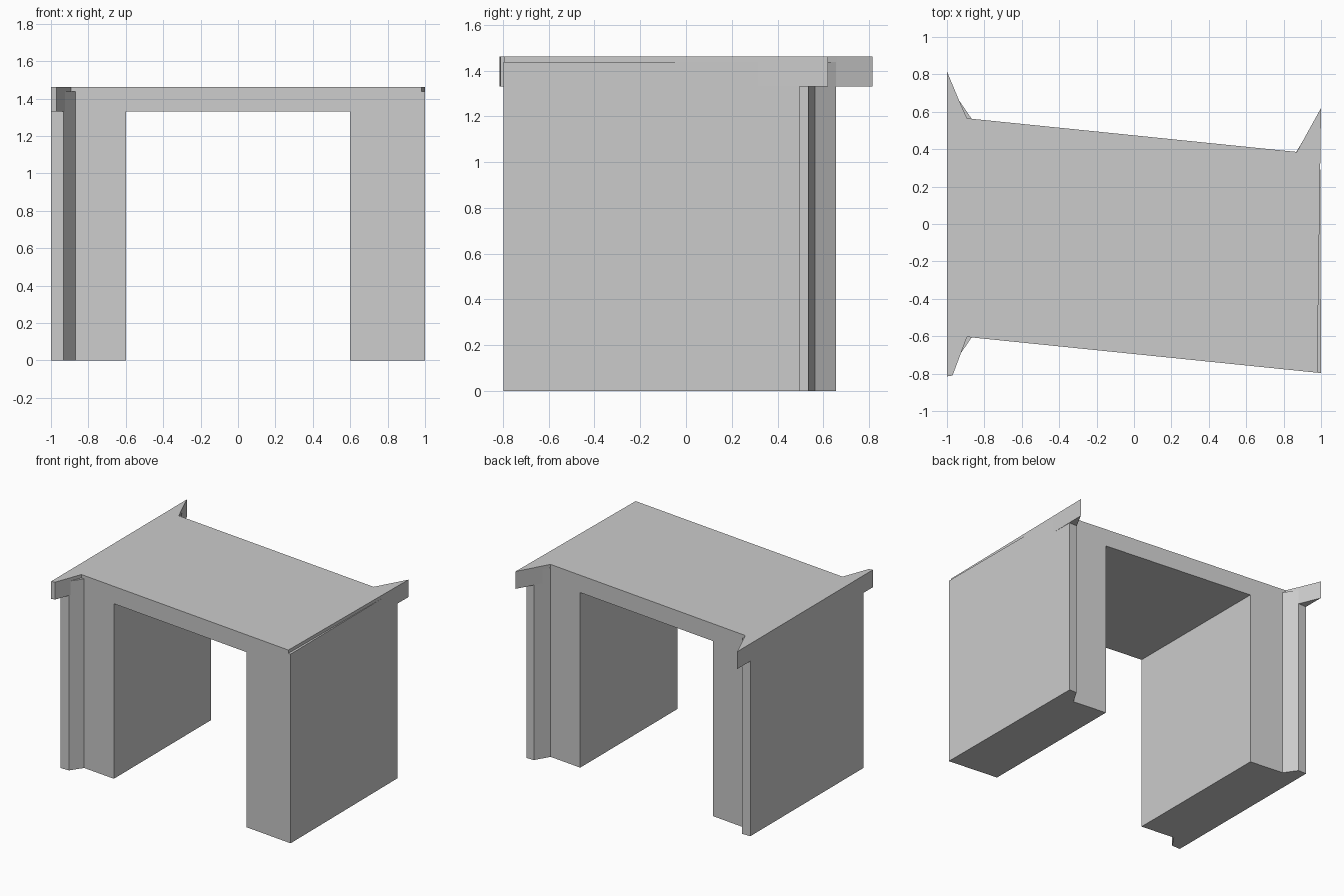
import bpy
import bmesh

cube = bpy.data.objects.get("Cube")
if cube:
    bpy.data.objects.remove(cube, do_unlink=True)

# Single concrete colour
concrete = bpy.data.materials.new("concrete_grey")
concrete.use_nodes = True
grey = (0.6, 0.6, 0.6, 1.0)
concrete.diffuse_color = grey
concrete.node_tree.nodes["Principled BSDF"].inputs["Base Color"].default_value = grey


def slab(name, outline, bottom, top):
    """Extrude a plan outline between two heights."""
    bm = bmesh.new()
    base = bm.faces.new([bm.verts.new((x, y, bottom)) for x, y in outline])
    result = bmesh.ops.extrude_face_region(bm, geom=[base])
    raised = [v for v in result["geom"] if isinstance(v, bmesh.types.BMVert)]
    bmesh.ops.translate(bm, verts=raised, vec=(0, 0, top - bottom))
    bmesh.ops.recalc_face_normals(bm, faces=bm.faces)
    mesh = bpy.data.meshes.new(name)
    bm.to_mesh(mesh)
    bm.free()
    mesh.materials.append(concrete)
    obj = bpy.data.objects.new(name, mesh)
    bpy.context.collection.objects.link(obj)
    return obj


def front_y(x):
    return -0.695 - 0.102 * x


def back_y(x):
    return 0.474 - 0.102 * x


SOFFIT, WALL_TOP, DECK_TOP = 1.33, 1.437, 1.462

# Skewed abutment walls with short return wings
slab("right_abutment", [
    (-1, -0.70), (-0.932, -0.70), (-0.868, front_y(-0.868)),
    (-0.6, front_y(-0.6)), (-0.6, back_y(-0.6)), (-0.868, back_y(-0.868)),
    (-0.932, 0.656), (-1, 0.656)], 0, WALL_TOP)

slab("left_abutment", [
    (0.6, front_y(0.6)), (1, front_y(1)), (0.995, 0.495),
    (0.933, 0.495), (0.868, back_y(0.868)), (0.6, back_y(0.6))], 0, WALL_TOP)

# Deck with flared, tapering corner wings
slab("deck", [
    (-1, -0.815), (-0.97, -0.81), (-0.893, front_y(-0.893)),
    (0.98, front_y(0.98)), (1, 0.62), (0.87, back_y(0.87)),
    (-0.893, back_y(-0.893)), (-0.935, 0.66), (-1, 0.815)], SOFFIT, DECK_TOP)
